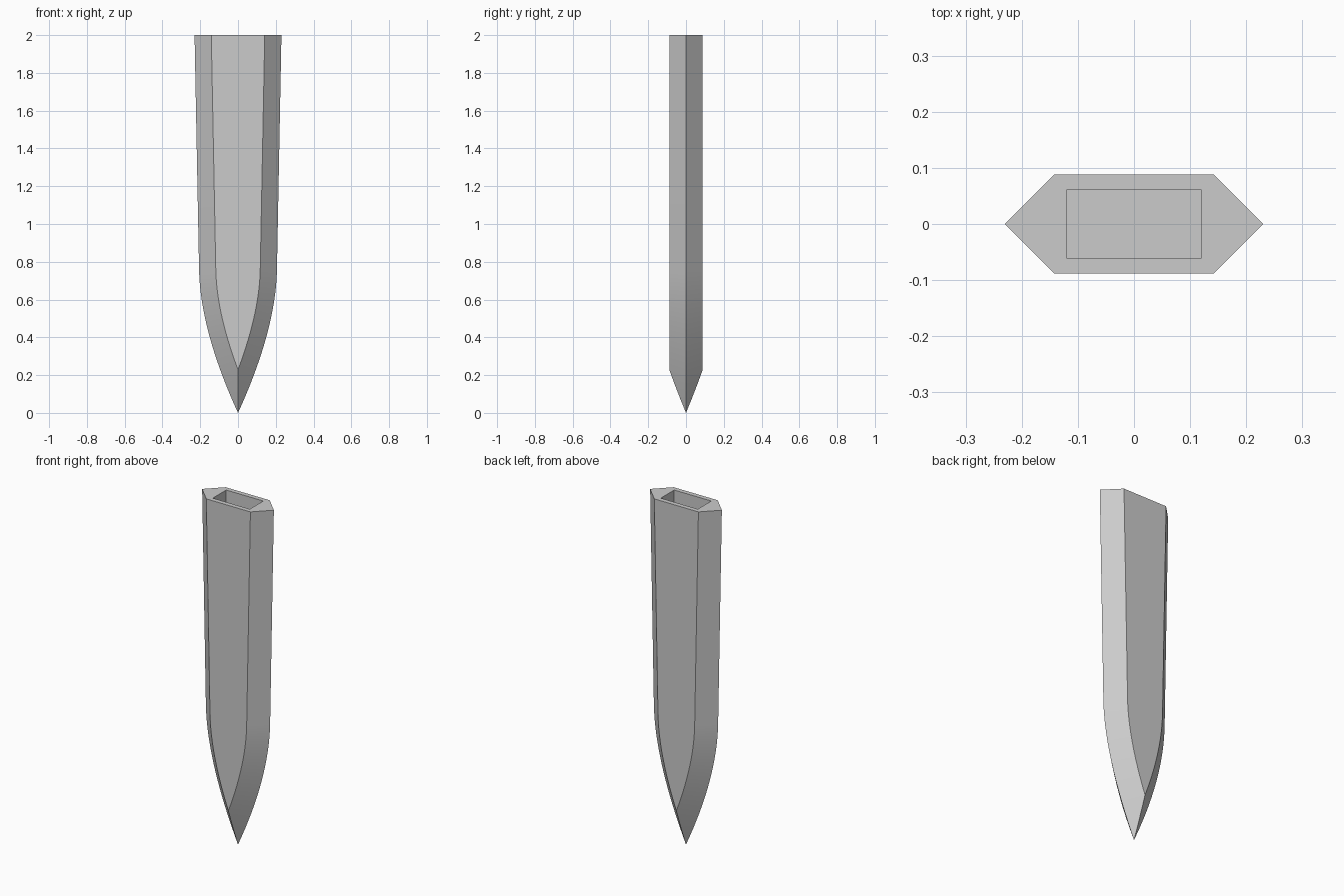
import bpy, bmesh
from mathutils import Vector

if "Cube" in bpy.data.objects:
    bpy.data.objects.remove(bpy.data.objects["Cube"])

grey = bpy.data.materials.new("plain grey")
grey.use_nodes = True
grey.diffuse_color = (0.6, 0.6, 0.6, 1)
grey.node_tree.nodes["Principled BSDF"].inputs["Base Color"].default_value = (0.6, 0.6, 0.6, 1)

HALF_THICK = 0.0885
TIP, BEND, SHOULDER, MOUTH = (Vector(p) for p in ((0, 0), (0.197, 0.43), (0.206, 0.75), (0.23, 2)))


def edge_point(t):
    """Point on the curved edge and its inward normal, in x and z."""
    p = TIP.lerp(BEND, t).lerp(BEND.lerp(SHOULDER, t), t)
    d = (BEND - TIP).lerp(SHOULDER - BEND, t).normalized()
    return p, Vector((-d.y, d.x))


# Find where the bevels of both edges meet at full thickness
low, high = 0.0, 1.0
for _ in range(40):
    mid = (low + high) / 2
    p, n = edge_point(mid)
    low, high = (mid, high) if p.x + n.x * HALF_THICK < 0 else (low, mid)
apex = high

# Outer edge and bevel line, from the tip up to the mouth
steps = [apex * i / 6 for i in range(7)] + [apex + (1 - apex) * i / 18 for i in range(1, 19)]
outer, inner = [], []
for i, t in enumerate(steps):
    p, n = edge_point(t)
    depth = HALF_THICK if i >= 6 else p.x / -n.x
    q = p + n * depth
    outer.append(Vector((p.x, 0, p.y)))
    inner.append(Vector((q.x if i > 6 else 0, depth, q.y)))
outer.append(Vector((MOUTH.x, 0, MOUTH.y)))
inner.append(Vector((MOUTH.x - HALF_THICK, HALF_THICK, MOUTH.y)))

# Bevelled body with flat front and back
bm = bmesh.new()


def add_face(points):
    bm.faces.new([bm.verts.new(p) for p in points])


def flip(p, sx, sy):
    return Vector((p.x * sx, p.y * sy, p.z))


for sy in (-1, 1):
    for sx in (-1, 1):
        for i in range(len(outer) - 1):
            quad = [outer[i], outer[i + 1], inner[i + 1], inner[i]]
            if i == 0:
                quad.pop()
            add_face([flip(p, sx, sy) for p in quad])
    flat = inner[6:]
    add_face([flip(p, 1, sy) for p in flat] + [flip(p, -1, sy) for p in reversed(flat[1:])])
o, c = outer[-1], inner[-1]
add_face([o, c, flip(c, -1, 1), flip(o, -1, 1), flip(c, -1, -1), flip(c, 1, -1)])
bmesh.ops.remove_doubles(bm, verts=bm.verts, dist=0.0001)
bmesh.ops.recalc_face_normals(bm, faces=bm.faces)
mesh = bpy.data.meshes.new("sheath_body")
bm.to_mesh(mesh)
bm.free()
mesh.materials.append(grey)
body = bpy.data.objects.new("sheath_body", mesh)
bpy.context.collection.objects.link(body)

# Rectangular slot sunk into the mouth
SLOT_DEPTH = 0.5
bpy.ops.mesh.primitive_cube_add(size=1, location=(0, 0, MOUTH.y))
cutter = bpy.context.object
cutter.name = "slot_cutter"
cutter.scale = (0.238, 0.123, SLOT_DEPTH * 2)
cutter.hide_render = True
cutter.data.materials.append(grey)
bpy.ops.object.select_all(action="DESELECT")
body.select_set(True)
bpy.context.view_layer.objects.active = body
cut = body.modifiers.new("slot", "BOOLEAN")
cut.operation = "DIFFERENCE"
cut.solver = "EXACT"
cut.object = cutter
bpy.ops.object.modifier_apply(modifier=cut.name)
bpy.data.objects.remove(cutter)

bpy.ops.object.shade_smooth_by_angle(angle=0.35)
